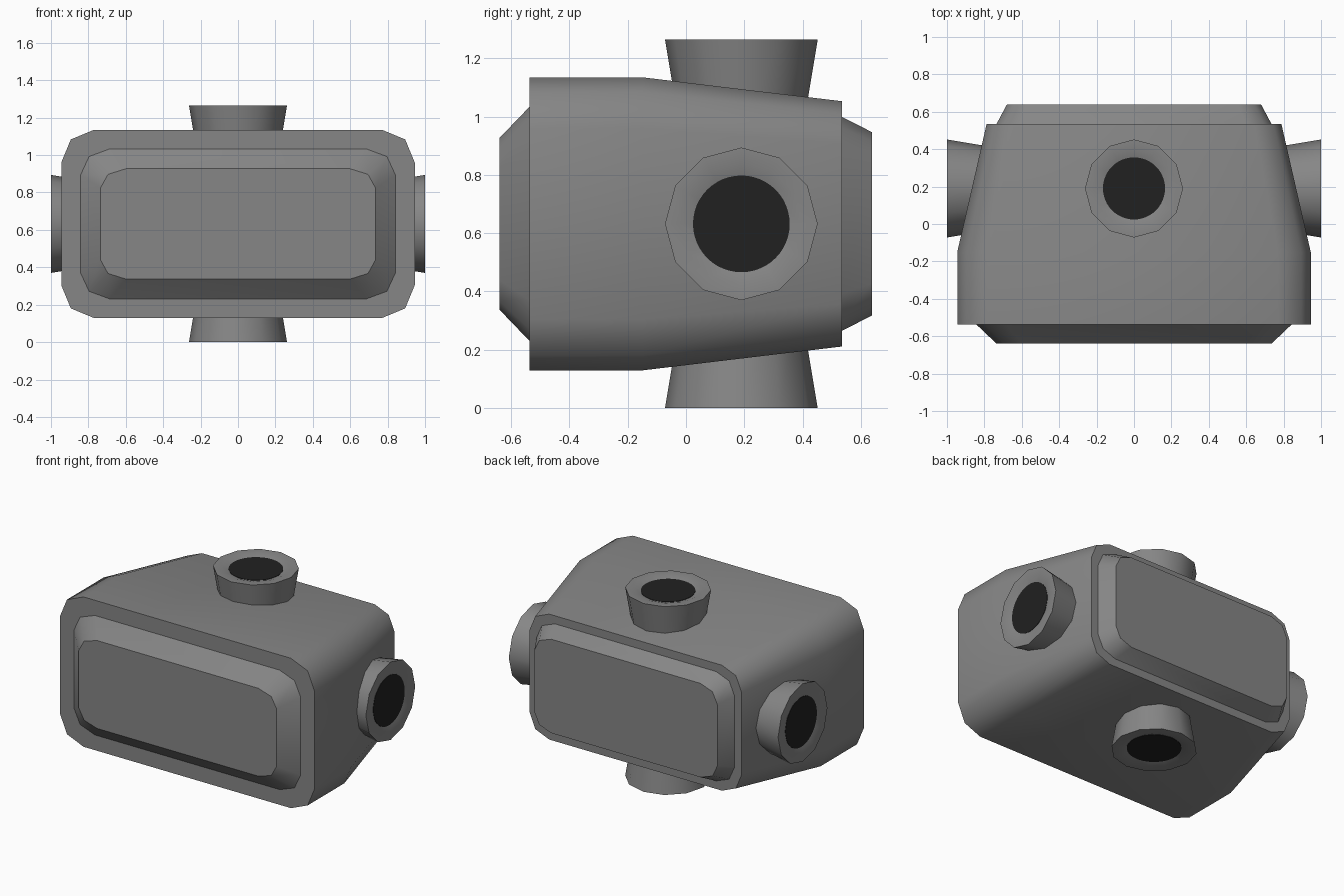
import bpy, bmesh, math
from mathutils import Vector, Matrix

if "Cube" in bpy.data.objects:
    bpy.data.objects.remove(bpy.data.objects["Cube"])

CZ = 0.632          # height of the body centre line
PORT_Y = 0.19       # depth position of the ports


def material(name, value):
    m = bpy.data.materials.new(name)
    m.diffuse_color = (value, value, value, 1)
    m.use_nodes = True
    m.node_tree.nodes["Principled BSDF"].inputs["Base Color"].default_value = m.diffuse_color
    return m


grey = material("mid_grey", 0.24)
dark = material("near_black", 0.015)


def loft(name, rings, mat, sharp, matrix=None):
    """Skin closed rings of points, cap both ends, mark the listed rings sharp."""
    bm = bmesh.new()
    loops = [[bm.verts.new(p) for p in ring] for ring in rings]
    n = len(loops[0])
    for a, b in zip(loops, loops[1:]):
        for i in range(n):
            j = (i + 1) % n
            bm.faces.new((a[i], a[j], b[j], b[i]))
    bm.faces.new(loops[0])
    bm.faces.new(loops[-1])
    bmesh.ops.recalc_face_normals(bm, faces=bm.faces)
    for f in bm.faces:
        f.smooth = True
    for k in sharp:
        for i in range(n):
            e = bm.edges.get((loops[k][i], loops[k][(i + 1) % n]))
            e.smooth = False
    if matrix:
        bm.transform(matrix)
    me = bpy.data.meshes.new(name)
    bm.to_mesh(me)
    bm.free()
    me.materials.append(mat)
    ob = bpy.data.objects.new(name, me)
    bpy.context.collection.objects.link(ob)
    return ob


def rounded_rect(y, hx, hz):
    """Rectangle with two-segment rounded corners, in the xz plane."""
    rx, rz = 0.185 * hx, 0.348 * hz
    pts = []
    for q, (sx, sz) in enumerate([(1, 1), (-1, 1), (-1, -1), (1, -1)]):
        for s in range(3):
            a = math.radians(90 * q + 45 * s)
            pts.append((sx * (hx - rx) + rx * math.cos(a), y,
                        CZ + sz * (hz - rz) + rz * math.sin(a)))
    return pts


def circle(r, z, n):
    return [(r * math.cos(2 * math.pi * i / n), r * math.sin(2 * math.pi * i / n), z)
            for i in range(n)]


# tapered body with raised front and back panels
stations = [(-0.64, 0.735, 0.295), (-0.538, 0.842, 0.401), (-0.538, 0.945, 0.503),
            (-0.15, 0.945, 0.503), (0.535, 0.788, 0.421), (0.535, 0.735, 0.367),
            (0.638, 0.68, 0.315)]
loft("body", [rounded_rect(*s) for s in stations], grey, [0, 1, 2, 4, 5, 6])

# flared ports on top, bottom, left and right, each with a dark opening
for side, d, reach in [("top", (0, 0, 1), 0.632), ("bottom", (0, 0, -1), 0.632),
                       ("right", (1, 0, 0), 1.0), ("left", (-1, 0, 0), 1.0)]:
    d = Vector(d)
    # local x stays along y so that polygon corners line up with the axes
    x = Vector((0, 1, 0))
    rot = Matrix((x, d.cross(x), d)).transposed().to_4x4()
    m = Matrix.Translation(Vector((0, PORT_Y, CZ)) + d * reach) @ rot
    loft(side + "_port", [circle(0.212, -0.3, 12), circle(0.262, 0, 12),
                          circle(0.21, 0, 12), circle(0.15, -0.02, 12)],
         grey, [0, 1, 3], m)
    loft(side + "_opening", [circle(0.166, -0.018, 48), circle(0.166, -0.011, 48)],
         dark, [0, 1], m)
